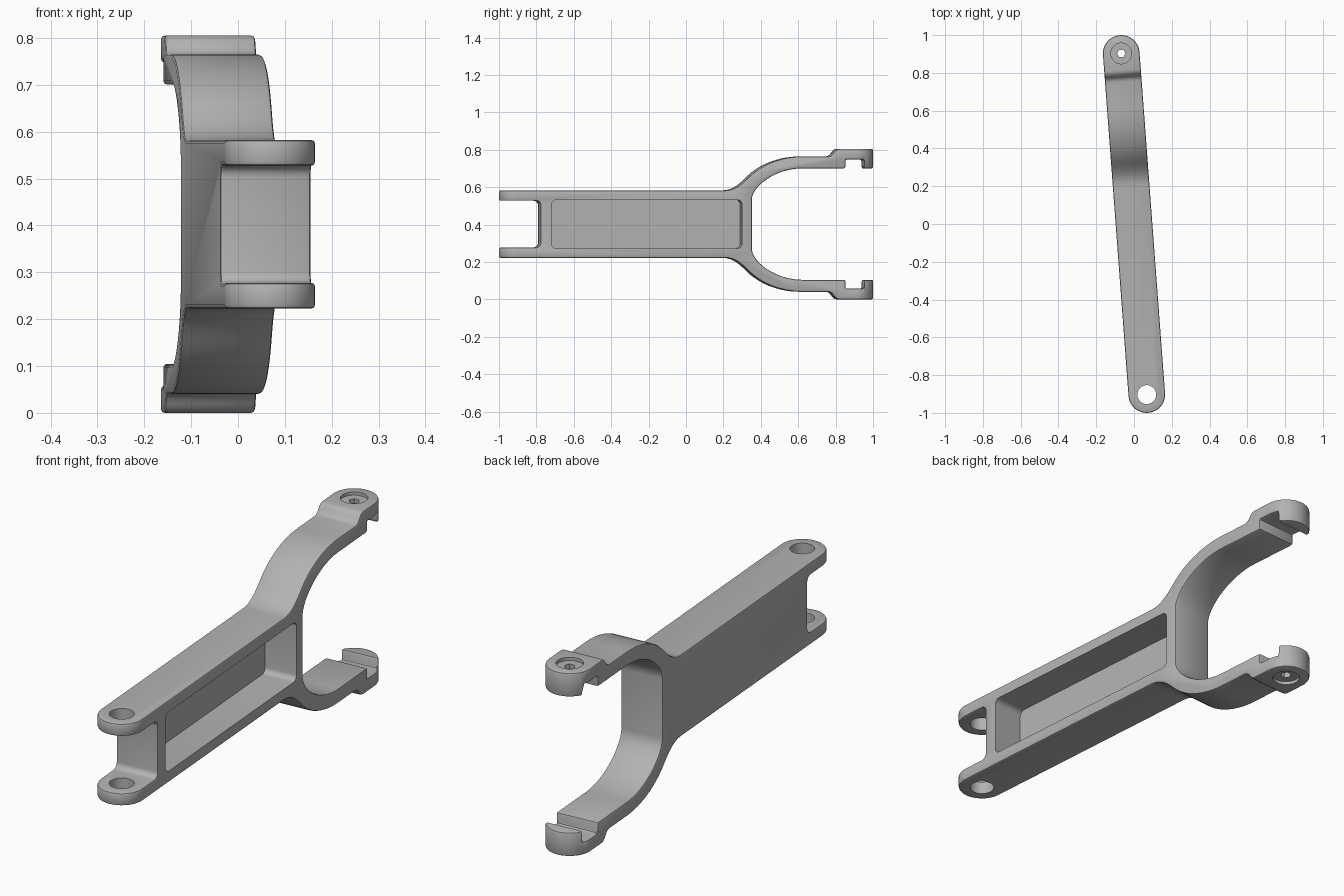
import bpy, bmesh, math
from mathutils import Matrix, Vector
from mathutils.geometry import interpolate_bezier

if "Cube" in bpy.data.objects:
    bpy.data.objects.remove(bpy.data.objects["Cube"], do_unlink=True)

MID = 0.4025      # half of the total height
PIVOT = 0.9055    # distance of each end's hole from the middle
R = 0.097         # half width of the arm
TILT = math.radians(4.28)


def prism(name, points, axis, lo, hi):
    """Extrude a flat outline along x (outline in y, z) or z (outline in x, y)."""
    def place(a, b, d):
        return (d, a, b) if axis == "x" else (a, b, d)
    bm = bmesh.new()
    face = bm.faces.new([bm.verts.new(place(a, b, lo)) for a, b in points])
    out = bmesh.ops.extrude_face_region(bm, geom=[face])
    moved = [g for g in out["geom"] if isinstance(g, bmesh.types.BMVert)]
    bmesh.ops.translate(bm, verts=moved, vec=place(0, 0, hi - lo))
    bmesh.ops.recalc_face_normals(bm, faces=bm.faces)
    mesh = bpy.data.meshes.new(name)
    bm.to_mesh(mesh)
    bm.free()
    obj = bpy.data.objects.new(name, mesh)
    bpy.context.collection.objects.link(obj)
    return obj


def curve(a, b, c, d, count):
    pts = interpolate_bezier(*[Vector((p[0], p[1], 0)) for p in (a, b, c, d)], count)
    return [(p.x, p.y) for p in pts]


def arc(cx, cy, r, start, end, steps):
    angles = [math.radians(start + (end - start) * i / steps) for i in range(steps + 1)]
    return [(cx + r * math.cos(t), cy + r * math.sin(t)) for t in angles]


def apply(obj, mod):
    bpy.ops.object.select_all(action="DESELECT")
    bpy.context.view_layer.objects.active = obj
    obj.select_set(True)
    bpy.ops.object.modifier_apply(modifier=mod.name)


def combine(obj, tool, operation="DIFFERENCE"):
    tool.hide_render = True
    mod = obj.modifiers.new("shape", "BOOLEAN")
    mod.operation = operation
    mod.solver = "EXACT"
    mod.object = tool
    apply(obj, mod)
    bpy.data.objects.remove(tool, do_unlink=True)


# Upper half of the side outline, from the front notch round to the fork's throat
half = curve((-0.787, 0.1), (-0.787, 0.114), (-0.798, 0.125), (-0.812, 0.125), 6)
half += [(-1.1, 0.125), (-1.1, 0.18)]
half += curve((0.2, 0.18), (0.27, 0.18), (0.31, 0.235), (0.35, 0.27), 10)
half += curve((0.35, 0.27), (0.42, 0.33), (0.52, 0.362), (0.62, 0.362), 12)[1:]
half += curve((0.755, 0.362), (0.785, 0.362), (0.785, MID), (0.815, MID), 8)
half += [(1.1, MID), (1.1, 0.298), (0.948, 0.298), (0.948, 0.345),
         (0.848, 0.345), (0.848, 0.298)]
half += curve((0.62, 0.298), (0.47, 0.298), (0.346, 0.2), (0.346, 0.13), 18)
outline = half + [(y, -z) for y, z in reversed(half)]
arm = prism("fork_arm", outline, "x", -0.2, 0.2)

# Round both ends in plan
plan = arc(0, PIVOT, R, 0, 180, 24) + arc(0, -PIVOT, R, 180, 360, 24)
combine(arm, prism("plan_cutter", plan, "z", -0.6, 0.6), "INTERSECT")

# Soften the outer edges
bevel = arm.modifiers.new("soft_edges", "BEVEL")
bevel.width = 0.008
bevel.segments = 2
bevel.limit_method = "ANGLE"
bevel.angle_limit = math.radians(35)
bevel.use_clamp_overlap = False
apply(arm, bevel)

# Rounded pocket in the left face
y0, y1, h, r = -0.727, 0.293, 0.13, 0.025
pocket = []
for cy, cz, start in ((y1 - r, h - r, 0), (y0 + r, h - r, 90),
                      (y0 + r, r - h, 180), (y1 - r, r - h, 270)):
    pocket += arc(cy, cz, r, start, start + 90, 6)
combine(arm, prism("pocket_cutter", pocket, "x", R - 0.145, 0.3))

# Pin holes at the front, screw holes with shallow counterbores at the back
combine(arm, prism("pin_cutter", arc(0, -PIVOT, 0.05, 0, 350, 35), "z", -0.6, 0.6))
combine(arm, prism("screw_cutter", arc(0, PIVOT, 0.022, 0, 300, 5), "z", -0.6, 0.6))
for lo, hi in ((MID - 0.014, 0.6), (-0.6, 0.014 - MID)):
    combine(arm, prism("bore_cutter", arc(0, PIVOT, 0.055, 0, 350, 35), "z", lo, hi))

# Stand the part on the ground, slightly turned
arm.data.transform(Matrix.Translation((0, 0, MID)) @ Matrix.Rotation(TILT, 4, "Z"))

grey = bpy.data.materials.new("plain_grey")
grey.use_nodes = True
colour = (0.45, 0.45, 0.45, 1)
grey.diffuse_color = colour
grey.node_tree.nodes["Principled BSDF"].inputs["Base Color"].default_value = colour
arm.data.materials.clear()
arm.data.materials.append(grey)

bpy.ops.object.select_all(action="DESELECT")
arm.select_set(True)
bpy.context.view_layer.objects.active = arm
bpy.ops.object.shade_smooth_by_angle(angle=math.radians(30))
